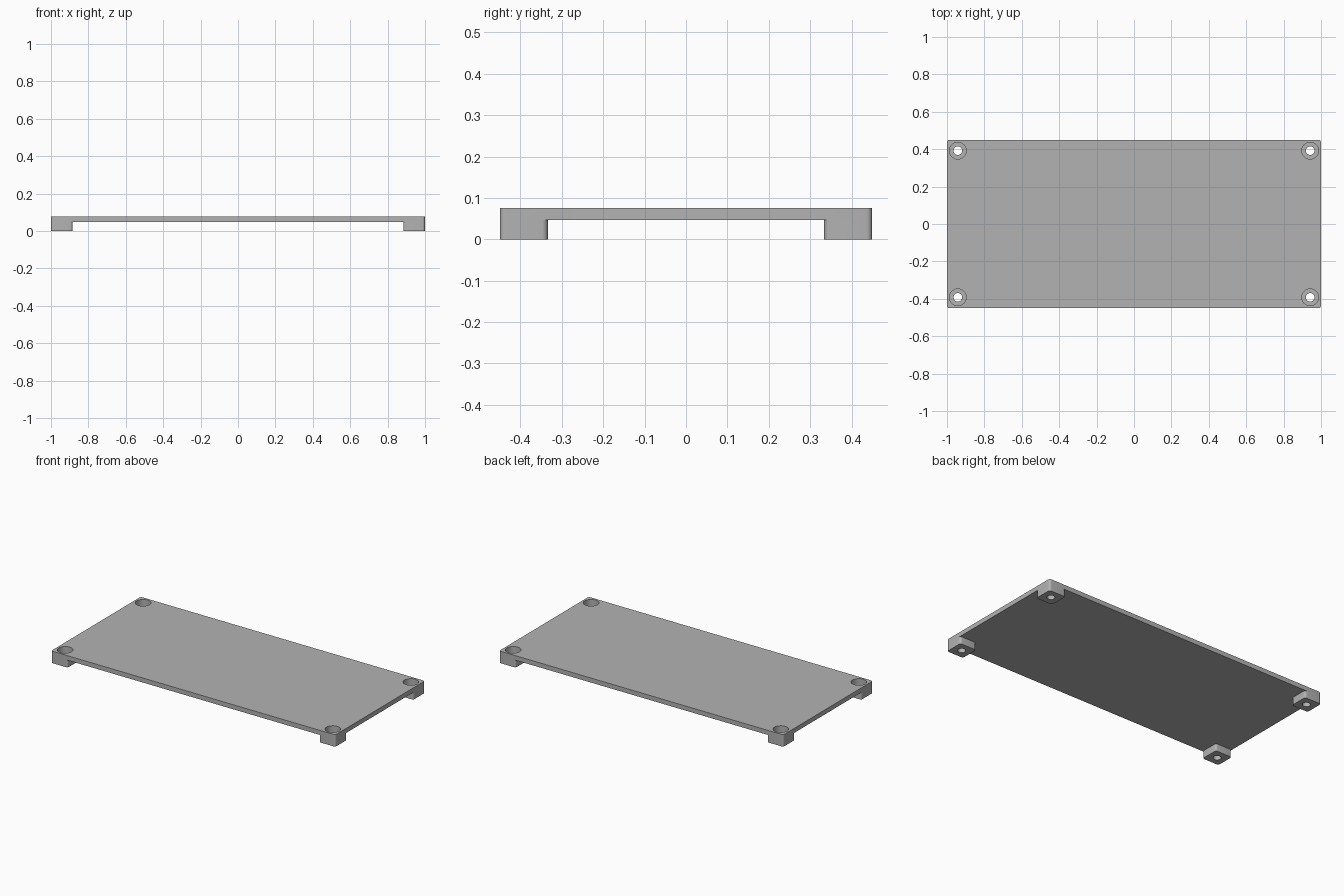
import bpy
import bmesh
import math

if "Cube" in bpy.data.objects:
    bpy.data.objects.remove(bpy.data.objects["Cube"], do_unlink=True)

LENGTH, WIDTH, HEIGHT = 2.0, 0.9, 0.076
UNDERSIDE = 0.047       # bottom of the thin plate
FOOT = 0.116            # side of each square foot
CORNER = 0.014          # rounding of upright edges
BORE_FLOOR = 0.03       # ledge inside each stepped screw hole

grey = bpy.data.materials.new("light grey")
grey.use_nodes = True
colour = (0.45, 0.45, 0.45, 1)
grey.diffuse_color = colour
grey.node_tree.nodes["Principled BSDF"].inputs["Base Color"].default_value = colour


def prism(name, outline, z0, z1):
    """Extrude a closed outline between two heights."""
    bm = bmesh.new()
    base = bm.faces.new([bm.verts.new((x, y, z0)) for x, y in outline])
    top = bmesh.ops.extrude_face_region(bm, geom=[base])["geom"]
    bmesh.ops.translate(bm, vec=(0, 0, z1 - z0),
                        verts=[v for v in top if isinstance(v, bmesh.types.BMVert)])
    bmesh.ops.recalc_face_normals(bm, faces=bm.faces)
    mesh = bpy.data.meshes.new(name)
    bm.to_mesh(mesh)
    bm.free()
    mesh.materials.append(grey)
    obj = bpy.data.objects.new(name, mesh)
    bpy.context.collection.objects.link(obj)
    return obj


def arc(cx, cy, r, start, sweep, steps):
    return [(cx + r * math.cos(start + sweep * i / steps),
             cy + r * math.sin(start + sweep * i / steps)) for i in range(steps + 1)]


def rounded_rect(cx, cy, w, d, r):
    pts = []
    for k, (sx, sy) in enumerate([(1, 1), (-1, 1), (-1, -1), (1, -1)]):
        pts += arc(cx + sx * (w / 2 - r), cy + sy * (d / 2 - r), r,
                   k * math.pi / 2, math.pi / 2, 6)
    return pts


def circle(cx, cy, r):
    return arc(cx, cy, r, 0, math.tau, 40)[:-1]


def combine(target, other, operation):
    mod = target.modifiers.new(other.name, "BOOLEAN")
    mod.operation = operation
    mod.solver = "EXACT"
    mod.object = other
    bpy.context.view_layer.objects.active = target
    bpy.ops.object.modifier_apply(modifier=mod.name)
    bpy.data.objects.remove(other, do_unlink=True)


# Thin plate with rounded corners
plate = prism("mounting_plate", rounded_rect(0, 0, LENGTH, WIDTH, CORNER), UNDERSIDE, HEIGHT)

# Corner feet, each with a stepped screw hole
for sx in (-1, 1):
    for sy in (-1, 1):
        cx, cy = sx * (LENGTH - FOOT) / 2, sy * (WIDTH - FOOT) / 2
        combine(plate, prism("foot", rounded_rect(cx, cy, FOOT, FOOT, CORNER), 0, HEIGHT), "UNION")
        combine(plate, prism("screw_hole", circle(cx, cy, 0.023), -0.1, 0.2), "DIFFERENCE")
        combine(plate, prism("counterbore", circle(cx, cy, 0.045), BORE_FLOOR, 0.2), "DIFFERENCE")

# Smooth rounded edges while keeping the flat faces crisp
bpy.ops.object.select_all(action="DESELECT")
plate.select_set(True)
bpy.context.view_layer.objects.active = plate
bpy.ops.object.shade_smooth_by_angle(angle=math.radians(30))
